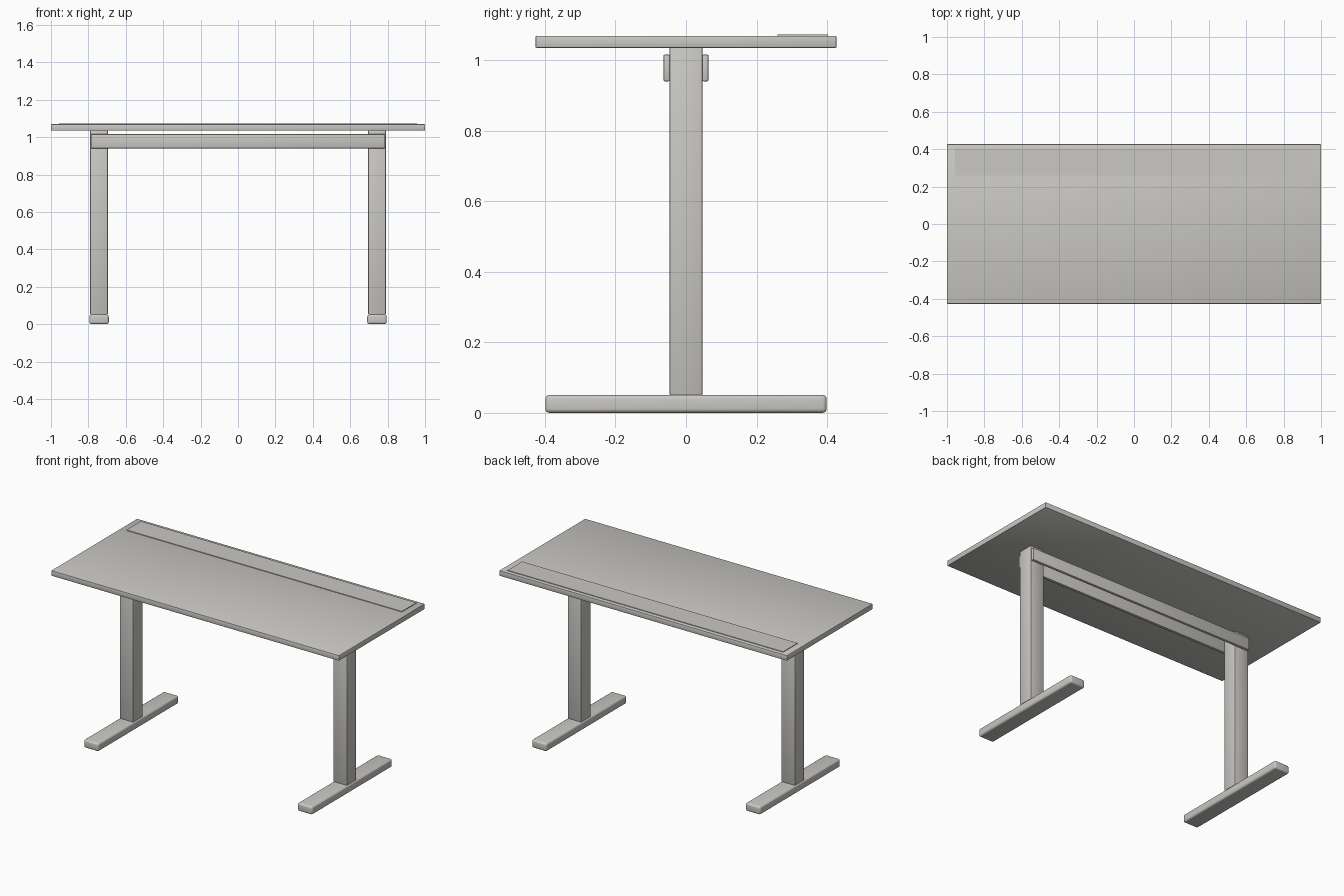
import bpy
import bmesh

cube = bpy.data.objects.get("Cube")
if cube:
    bpy.data.objects.remove(cube, do_unlink=True)

# Single warm grey finish
grey = bpy.data.materials.new("warm_grey")
colour = (0.59, 0.58, 0.55, 1.0)
grey.diffuse_color = colour
grey.use_nodes = True
grey.node_tree.nodes["Principled BSDF"].inputs["Base Color"].default_value = colour


def box(name, low, high, bevel=0.0, segments=2):
    """Box between two corners, with rounded edges."""
    mesh = bpy.data.meshes.new(name)
    obj = bpy.data.objects.new(name, mesh)
    bpy.context.collection.objects.link(obj)
    bm = bmesh.new()
    bmesh.ops.create_cube(bm, size=1.0)
    for v in bm.verts:
        v.co = [(a + b) / 2 + c * (b - a) for a, b, c in zip(low, high, v.co)]
    if bevel:
        bmesh.ops.bevel(bm, geom=bm.edges[:], offset=bevel, segments=segments,
                        profile=0.5, affect='EDGES')
    bm.to_mesh(mesh)
    bm.free()
    mesh.materials.append(grey)
    bpy.ops.object.select_all(action='DESELECT')
    obj.select_set(True)
    bpy.context.view_layer.objects.active = obj
    bpy.ops.object.shade_smooth_by_angle()
    return obj


# Top board with a thin raised strip near the back edge
box("tabletop", (-1, -0.427, 1.035), (1, 0.427, 1.069), 0.004)
box("back_strip", (-0.957, 0.26, 1.067), (0.957, 0.403, 1.073))

# Legs: a square column standing on a long rounded foot
leg_x = 0.743
for side, sign in (("right", -1), ("left", 1)):
    x = sign * leg_x
    box(side + "_foot", (x - 0.052, -0.399, 0), (x + 0.052, 0.399, 0.051), 0.012, 4)
    box(side + "_column", (x - 0.047, -0.047, 0.05), (x + 0.047, 0.047, 1.037), 0.004)

# Two rails joining the columns under the top
box("front_rail", (-0.786, -0.064, 0.94), (0.786, -0.046, 1.016), 0.004)
box("back_rail", (-0.786, 0.046, 0.94), (0.786, 0.064, 1.016), 0.004)
